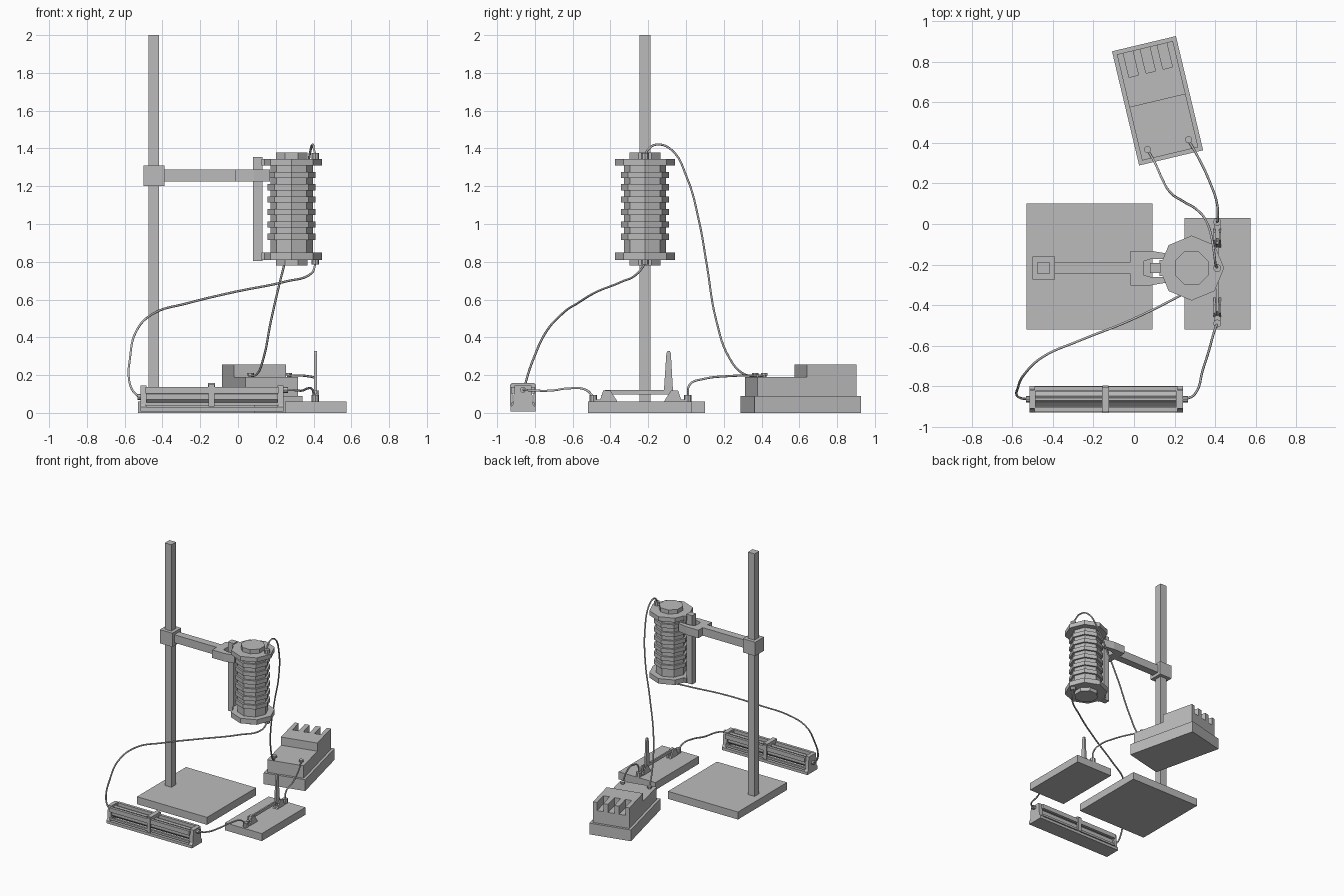
import bpy, bmesh, math
from mathutils import Matrix, Vector

if "Cube" in bpy.data.objects:
    bpy.data.objects.remove(bpy.data.objects["Cube"])

grey = bpy.data.materials.new("plain grey")
grey.diffuse_color = (0.5, 0.5, 0.5, 1)
grey.use_nodes = True
grey.node_tree.nodes["Principled BSDF"].inputs["Base Color"].default_value = grey.diffuse_color


def finish(name, bm):
    bmesh.ops.recalc_face_normals(bm, faces=bm.faces)
    me = bpy.data.meshes.new(name)
    bm.to_mesh(me)
    bm.free()
    me.materials.append(grey)
    ob = bpy.data.objects.new(name, me)
    bpy.context.collection.objects.link(ob)
    return ob


def box(name, x, y, z):
    """Box from (min, max) ranges."""
    bm = bmesh.new()
    bmesh.ops.create_cube(bm, size=1)
    for v in bm.verts:
        v.co = [(r[0] + r[1]) / 2 + c * (r[1] - r[0]) for c, r in zip(v.co, (x, y, z))]
    return finish(name, bm)


def prism(name, pts, axis, lo, hi):
    """Extrude a 2D outline along x ('yz' outline) or z ('xy' outline)."""
    bm = bmesh.new()
    place = (lambda p, d: (d, *p)) if axis == 'x' else (lambda p, d: (*p, d))
    f = bm.faces.new([bm.verts.new(place(p, lo)) for p in pts])
    ext = bmesh.ops.extrude_face_region(bm, geom=[f])['geom']
    step = Vector(place((0, 0), hi - lo))
    bmesh.ops.translate(bm, vec=step, verts=[v for v in ext if isinstance(v, bmesh.types.BMVert)])
    return finish(name, bm)


def ngon(cx, cy, r, n=8, turn=0.0):
    return [(cx + r * math.cos(turn + math.tau * i / n),
             cy + r * math.sin(turn + math.tau * i / n)) for i in range(n)]


def disc(name, cx, cy, r, lo, hi, n=8, turn=0.0, axis='z'):
    return prism(name, ngon(cx, cy, r, n, turn), axis, lo, hi)


def wire(name, pts):
    cu = bpy.data.curves.new(name, 'CURVE')
    cu.dimensions = '3D'
    cu.bevel_depth = 0.006
    cu.bevel_resolution = 1
    cu.resolution_u = 6
    cu.use_fill_caps = True
    sp = cu.splines.new('BEZIER')
    sp.bezier_points.add(len(pts) - 1)
    for b, p in zip(sp.bezier_points, pts):
        b.co = p
        b.handle_left_type = b.handle_right_type = 'AUTO'
    cu.materials.append(grey)
    bpy.context.collection.objects.link(bpy.data.objects.new(name, cu))


# Stand: base, pole, clamp and arm
CY = -0.217
box("stand_base", (-0.53, 0.09), (-0.52, 0.10), (0, 0.06))
box("stand_pole", (-0.475, -0.417), (CY - 0.029, CY + 0.029), (0.05, 2.0))
box("pole_clamp", (-0.50, -0.39), (CY - 0.056, CY + 0.056), (1.20, 1.31))
box("stand_arm", (-0.40, 0.0), (CY - 0.03, CY + 0.03), (1.224, 1.288))
claw = [(-0.017, -0.085), (0.085, -0.085), (0.17, -0.07), (0.17, -0.045), (0.085, -0.045),
        (0.047, -0.033), (0.047, 0.033), (0.085, 0.045), (0.17, 0.045), (0.17, 0.07),
        (0.085, 0.085), (-0.017, 0.085)]
prism("holding_claw", [(x, y + CY) for x, y in claw], 'z', 1.224, 1.288)

# Coil: core, flanges, ribs and mounting strip
CX, T = 0.284, math.pi / 8
box("coil_strip", (0.08, 0.13), (CY - 0.024, CY + 0.024), (0.805, 1.355))
disc("coil_core", CX, CY, 0.09, 0.78, 1.378, turn=T)
disc("coil_body", CX, CY, 0.112, 0.82, 1.34)
for name, lo, hi in (("lower_flange", 0.81, 0.85), ("upper_flange", 1.31, 1.345)):
    disc(name, CX, CY, 0.16, lo, hi)
    box(name + "_tab", (0.125, 0.20), (CY - 0.04, CY + 0.04), (lo, hi))
for i in range(6):
    z = 1.26 - i * 0.0655
    disc("coil_winding", CX, CY, 0.127, z - 0.016, z + 0.016)
for lo, hi in ((1.34, 1.375), (0.785, 0.815)):
    disc("coil_terminal", 0.41, CY, 0.02, lo, hi)

# Knife switch: base, blade, clips, handle and terminals
SX = 0.41
box("switch_base", (0.25, 0.575), (-0.52, 0.03), (0, 0.06))
prism("switch_blade", [(-0.45, 0.09), (-0.43, 0.12), (-0.07, 0.12), (-0.07, 0.097), (-0.43, 0.097)],
      'x', SX - 0.006, SX + 0.006)
prism("switch_handle", [(-0.118, 0.10), (-0.068, 0.10), (-0.08, 0.315), (-0.086, 0.328),
                        (-0.098, 0.328), (-0.104, 0.315)], 'x', SX - 0.007, SX + 0.007)
for end, s in ((-0.46, 1), (-0.02, -1)):
    for dx in (-0.014, 0.014):
        prism("switch_clip", [(end, 0.055), (end + s * 0.022, 0.118), (end + s * 0.06, 0.118),
                              (end + s * 0.10, 0.055)], 'x', SX + dx - 0.005, SX + dx + 0.005)
    ty = end - s * 0.03
    box("clip_foot", (SX - 0.016, SX + 0.016), sorted((ty, end + s * 0.09)), (0.055, 0.07))
    disc("switch_terminal", SX, ty, 0.02, 0.055, 0.095)

# Sliding resistor: base, end plates, tube, rails, slider and knobs
RY = -0.863
box("resistor_base", (-0.49, 0.215), (RY - 0.065, RY + 0.065), (0.008, 0.03))
plate = [(-0.065, 0.008), (0.065, 0.008), (0.065, 0.03), (0.053, 0.045), (0.045, 0.145), (-0.045, 0.145),
         (-0.053, 0.045), (-0.065, 0.03)]
for lo, hi in ((-0.515, -0.485), (0.208, 0.242)):
    prism("resistor_end_plate", [(RY + y, z) for y, z in plate], 'x', lo, hi)
disc("resistor_tube", RY, 0.085, 0.04, -0.49, 0.215, n=8, turn=T, axis='x')
for s in (-1, 1):
    y = RY + s * 0.052
    box("resistor_top_rail", (-0.49, 0.215), (y - 0.011, y + 0.011), (0.103, 0.138))
    box("resistor_low_rail", (-0.49, 0.215), (y - 0.008, y + 0.008), (0.04, 0.056))
    box("slider_leg", (-0.155, -0.125), sorted((RY + s * 0.055, RY + s * 0.068)), (0.035, 0.15))
disc("slide_rod", RY, 0.125, 0.012, -0.49, 0.215, n=6, axis='x')
box("slider_bridge", (-0.158, -0.122), (RY - 0.06, RY + 0.06), (0.11, 0.158))
disc("left_knob", RY, 0.085, 0.016, -0.532, -0.51, axis='x')
disc("right_knob", RY, 0.122, 0.016, 0.24, 0.265, axis='x')

# Battery box: stepped housing with three slots open to the rear, turned on the table
turned = Matrix.Translation((0.116, 0.607, 0)) @ Matrix.Rotation(math.radians(13.4), 4, 'Z')
battery = [box("battery_base", (-0.162, 0.162), (-0.289, 0.289), (0, 0.09)),
           box("battery_step", (-0.142, 0.142), (-0.269, 0.269), (0.08, 0.19))]
outline = [(-0.142, 0.0), (0.142, 0.0), (0.142, 0.269)]
for c in (0.086, 0.0, -0.086):
    outline += [(c + 0.024, 0.269), (c + 0.024, 0.145), (c - 0.024, 0.145), (c - 0.024, 0.269)]
outline.append((-0.142, 0.269))
battery.append(prism("battery_slotted_top", outline, 'z', 0.19, 0.255))
for x in (-0.104, 0.104):
    battery.append(disc("battery_terminal_stem", x, -0.222, 0.01, 0.18, 0.20))
    battery.append(disc("battery_terminal_cap", x, -0.222, 0.018, 0.198, 0.212))
for ob in battery:
    ob.data.transform(turned)

# Connecting wires
wire("coil_to_battery_wire", [
    (.41, -.217, 1.365), (.402, -.20, 1.395), (.397, -.16, 1.42), (.385, -.08, 1.395),
    (.36, .005, 1.245), (.31, .07, 1.01), (.245, .11, .784), (.175, .16, .49),
    (.135, .23, .29), (.10, .307, .205), (.066, .367, .196)])
wire("coil_to_resistor_wire", [
    (.41, CY, .79), (.39, -.255, .74), (.25, -.34, .695), (-.02, -.475, .64),
    (-.27, -.575, .58), (-.45, -.655, .525), (-.54, -.74, .43), (-.573, -.81, .28),
    (-.578, -.842, .185), (-.557, -.858, .117), (-.525, RY, .085)])
wire("resistor_to_switch_wire", [
    (.255, RY, .122), (.298, -.84, .12), (.34, -.715, .118), (.37, -.62, .13),
    (.395, -.53, .122), (SX, -.49, .085)])
wire("switch_to_battery_wire", [
    (SX, .01, .085), (.412, .02, .15), (.41, .095, .18), (.37, .215, .194),
    (.31, .34, .198), (.268, .412, .196)])
